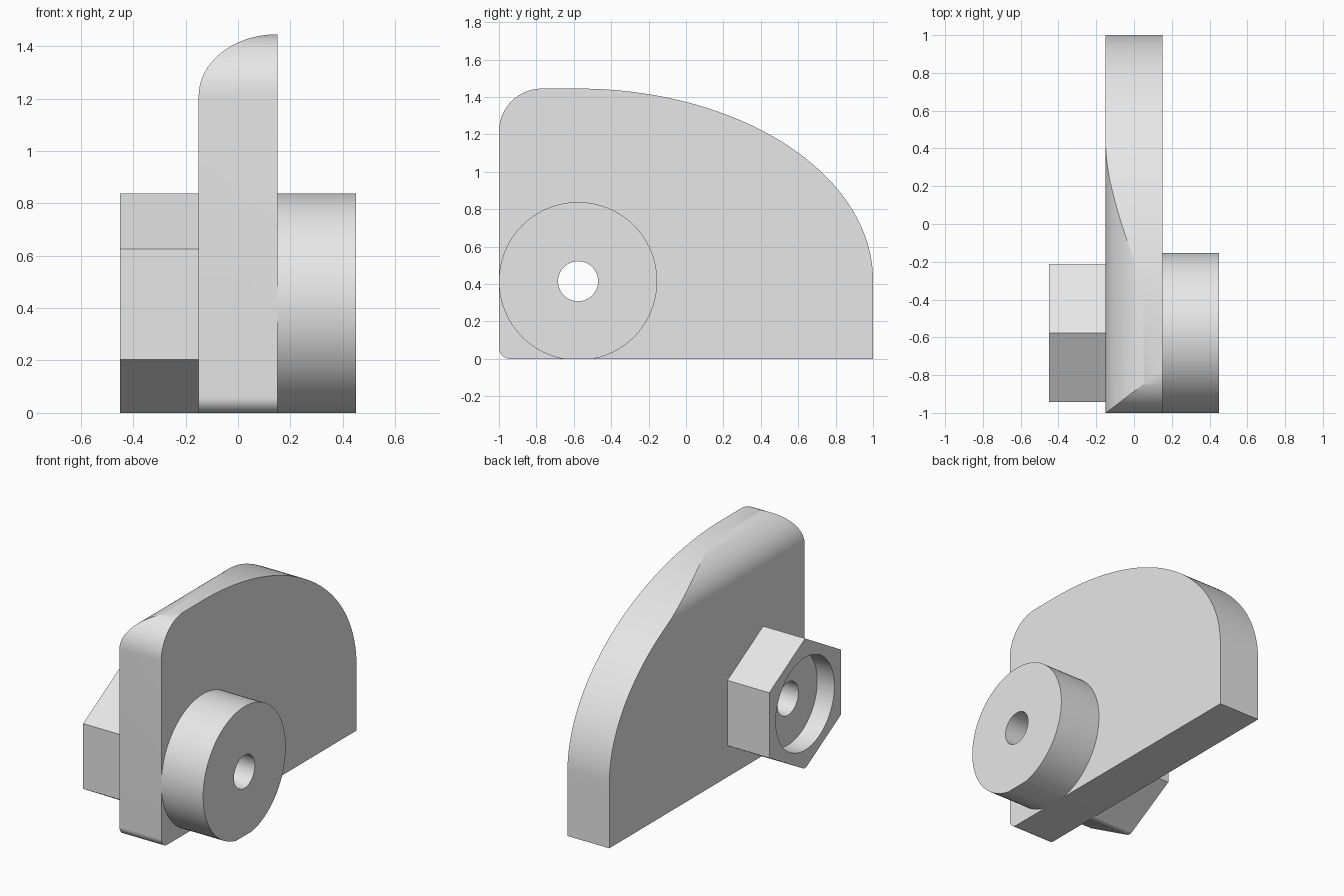
import bpy, bmesh
from math import sin, cos, pi, radians

if "Cube" in bpy.data.objects:
    bpy.data.objects.remove(bpy.data.objects["Cube"])

GREY = 0.8
mat = bpy.data.materials.new("plain grey")
mat.use_nodes = True
mat.diffuse_color = (GREY, GREY, GREY, 1)
mat.node_tree.nodes["Principled BSDF"].inputs["Base Color"].default_value = (GREY, GREY, GREY, 1)

AXIS_Y, AXIS_Z = -0.577, 0.415   # centre line shared by boss, nut and bore
HALF = 0.15                      # half the plate thickness
BOSS_R = 0.423


def arc(cx, cy, rx, ry, start, end, n):
    """Points along an elliptical arc, angles in degrees."""
    return [(cx + rx * cos(radians(start + (end - start) * i / n)),
             cy + ry * sin(radians(start + (end - start) * i / n))) for i in range(n + 1)]


def prism(name, points, low, high, axis="x", clip=False):
    """Extrude a closed outline along x (outline in y, z) or along y (outline in x, z)."""
    bm = bmesh.new()
    place = (lambda p: (low, p[0], p[1])) if axis == "x" else (lambda p: (p[0], low, p[1]))
    face = bm.faces.new([bm.verts.new(place(p)) for p in points])
    top = bmesh.ops.extrude_face_region(bm, geom=[face])["geom"]
    shift = (high - low, 0, 0) if axis == "x" else (0, high - low, 0)
    bmesh.ops.translate(bm, vec=shift, verts=[v for v in top if isinstance(v, bmesh.types.BMVert)])
    if clip:  # trim flush with the ground and cap the cut
        cut = bmesh.ops.bisect_plane(bm, geom=bm.verts[:] + bm.edges[:] + bm.faces[:],
                                     plane_co=(0, 0, 0), plane_no=(0, 0, -1), clear_outer=True)
        edges = [e for e in cut["geom_cut"] if isinstance(e, bmesh.types.BMEdge)]
        bmesh.ops.holes_fill(bm, edges=list({*edges, *[e for e in bm.edges if e.is_boundary]}))
    bmesh.ops.recalc_face_normals(bm, faces=bm.faces)
    mesh = bpy.data.meshes.new(name)
    bm.to_mesh(mesh)
    bm.free()
    mesh.materials.append(mat)
    ob = bpy.data.objects.new(name, mesh)
    bpy.context.collection.objects.link(ob)
    return ob


def disc(radius, n, turn=0):
    """Regular outline around the shared centre line."""
    return arc(AXIS_Y, AXIS_Z, radius, radius, turn, turn + 360, n)[:-1]


def boolean(ob, cutter, operation):
    bpy.context.view_layer.objects.active = ob
    mod = ob.modifiers.new("cut", "BOOLEAN")
    mod.operation, mod.object, mod.solver = operation, cutter, "EXACT"
    bpy.ops.object.modifier_apply(modifier=mod.name)


# Side plate: rounded front corners and a long elliptical back
TOP, CORNER, FOOT = 1.445, 0.23, 0.06
outline = arc(-1 + FOOT, FOOT, FOOT, FOOT, 180, 270, 12)
outline += [(1, 0)]
outline += arc(-0.58, 0.42, 1.58, TOP - 0.42, 0, 90, 72)
outline += arc(-1 + CORNER, TOP - CORNER, CORNER, CORNER, 90, 180, 24)
plate = prism("side_plate", outline, -HALF, HALF)

# Rounded shoulder along the plate's right top edge
shoulder = [(HALF + 0.1, -0.1), (HALF + 0.1, TOP)]
shoulder += arc(HALF, TOP - 0.235, 2 * HALF, 0.235, 90, 180, 32)
shoulder += [(-HALF, -0.1)]
shoulder_cutter = prism("shoulder_cutter", shoulder, -1.2, 1.2, axis="y")
boolean(plate, shoulder_cutter, "INTERSECT")

# Round boss on the left, hexagonal nut on the right
boss = prism("round_boss", disc(BOSS_R, 96), HALF, 0.45, clip=True)
nut = prism("hex_nut", disc(BOSS_R, 6, 30), -0.45, -HALF, clip=True)

# Bore through everything, with a wider recess in the nut
bore_cutter = prism("bore_cutter", disc(0.107, 64), -0.7, 0.7)
recess_cutter = prism("recess_cutter", disc(0.30, 96), -0.7, -0.327)
for part in (plate, boss, nut):
    boolean(part, bore_cutter, "DIFFERENCE")
boolean(nut, recess_cutter, "DIFFERENCE")

for cutter in (shoulder_cutter, bore_cutter, recess_cutter):
    bpy.data.objects.remove(cutter)

# Smooth the curved walls, keep the edges sharp
bpy.ops.object.select_all(action="DESELECT")
for part in (plate, boss, nut):
    part.select_set(True)
bpy.context.view_layer.objects.active = plate
bpy.ops.object.shade_smooth_by_angle(angle=radians(25))
